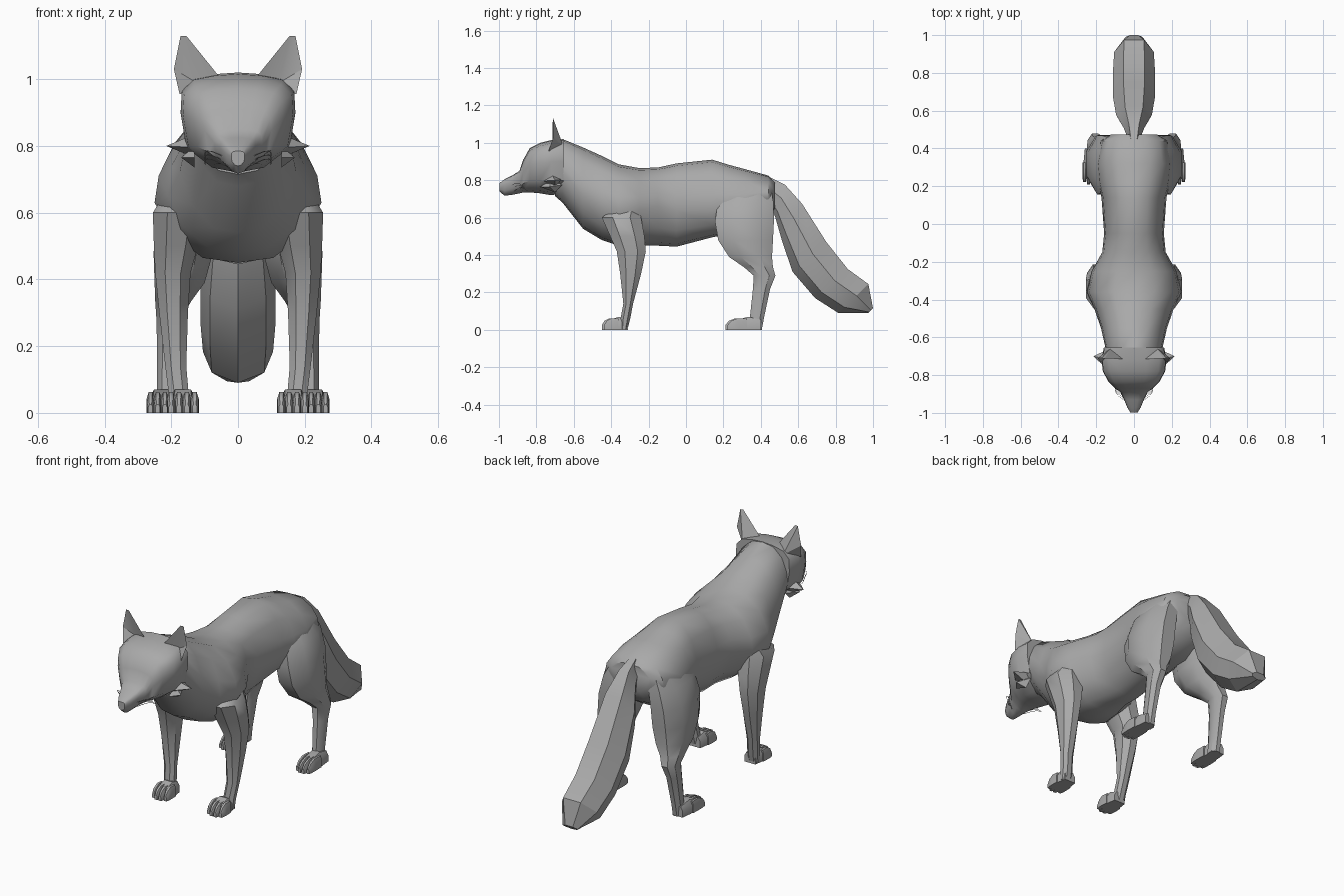
import bpy, bmesh, math
from mathutils import Vector

if "Cube" in bpy.data.objects:
    bpy.data.objects.remove(bpy.data.objects["Cube"])

fur = bpy.data.materials.new("grey fur")
fur.diffuse_color = (0.4, 0.4, 0.4, 1)
fur.use_nodes = True
fur.node_tree.nodes["Principled BSDF"].inputs["Base Color"].default_value = fur.diffuse_color


def finish(name, bm, mirror=False, angle=35):
    bmesh.ops.recalc_face_normals(bm, faces=bm.faces)
    me = bpy.data.meshes.new(name)
    bm.to_mesh(me)
    bm.free()
    me.materials.append(fur)
    ob = bpy.data.objects.new(name, me)
    bpy.context.collection.objects.link(ob)
    bpy.ops.object.select_all(action='DESELECT')
    ob.select_set(True)
    bpy.context.view_layer.objects.active = ob
    bpy.ops.object.shade_smooth_by_angle(angle=math.radians(angle))
    if mirror:
        ob.modifiers.new("mirror", 'MIRROR')
    return ob


def loft(name, rings, mirror=False, angle=35):
    """Skin a list of equal-length point rings and cap both ends."""
    bm = bmesh.new()
    vs = [[bm.verts.new(p) for p in r] for r in rings]
    n = len(vs[0])
    for a, b in zip(vs, vs[1:]):
        for i in range(n):
            j = (i + 1) % n
            bm.faces.new((a[i], a[j], b[j], b[i]))
    bm.faces.new(vs[0])
    bm.faces.new(vs[-1])
    return finish(name, bm, mirror, angle)


def section(half, y, zt, zm, zb, w):
    """Upright symmetric ring across the body from a unit half profile."""
    def pt(u, v, s):
        return (s * u * w, y, zm + v * ((zt - zm) if v > 0 else (zm - zb)))
    return ([pt(u, v, 1) for u, v in half] +
            [pt(u, v, -1) for u, v in reversed(half[1:-1])])


def leg_ring(z, y0, y1, x0, x1, c=0.28):
    """Flat chamfered rectangle for the legs."""
    dx, dy = (x1 - x0) * c, (y1 - y0) * c
    return [(x0 + dx, y0, z), (x1 - dx, y0, z), (x1, y0 + dy, z), (x1, y1 - dy, z),
            (x1 - dx, y1, z), (x0 + dx, y1, z), (x0, y1 - dy, z), (x0, y0 + dy, z)]


# Neck, trunk and rump: y, top, widest height, bottom, half width
body_half = [(0, 1), (.42, .95), (.76, .7), (.95, .32), (1, 0), (.78, -.55), (.42, -.92), (0, -1)]
body = [(-.70, 1.0, .86, .715, .14), (-.66, 1.02, .84, .68, .15), (-.55, .975, .72, .54, .175),
        (-.45, .93, .65, .48, .21), (-.36, .885, .63, .45, .25), (-.25, .865, .64, .45, .225),
        (-.15, .868, .66, .45, .168), (-.05, .89, .64, .445, .158), (.14, .91, .64, .495, .172),
        (.22, .885, .65, .51, .19), (.32, .858, .66, .51, .2), (.44, .825, .7, .58, .175),
        (.475, .79, .72, .65, .12)]
loft("body", [section(body_half, *r) for r in body], angle=40)

# Head and muzzle
head_half = [(0, 1), (.4, .97), (.78, .88), (.98, .65), (1, .2), (.9, -.5), (.45, -.9), (0, -1)]
head = [(-.655, 1.02, .87, .73, .16), (-.72, 1.015, .87, .72, .172), (-.78, 1.0, .865, .73, .165),
        (-.835, .972, .86, .735, .135), (-.87, .91, .83, .735, .1), (-.89, .85, .80, .73, .072),
        (-.93, .825, .785, .722, .052), (-.97, .805, .77, .717, .036), (-.997, .785, .765, .74, .02)]
loft("head", [section(head_half, *r) for r in head], angle=42)

# Ears: cupped front, ridged back
bm = bmesh.new()
inn, out, mid, tip, tip2, back, cup = [bm.verts.new(p) for p in (
    (.05, -.715, 1.0), (.175, -.735, .955), (.192, -.71, 1.03), (.172, -.71, 1.13),
    (.155, -.712, 1.13), (.12, -.655, .98), (.125, -.69, .99))]
for f in ((inn, cup, tip2), (cup, tip, tip2), (cup, mid, tip), (cup, out, mid), (inn, back, tip2),
          (back, tip, tip2), (back, mid, tip), (back, out, mid), (inn, cup, back), (cup, out, back)):
    bm.faces.new(f)
finish("ear", bm, True, 25)

# Cheek tufts
for k, (tipp, za, zb) in enumerate((((.215, -.70, .80), .835, .765), ((.17, -.73, .765), .80, .735))):
    bm = bmesh.new()
    t = bm.verts.new(tipp)
    base = [bm.verts.new(p) for p in ((.13, -.78, zb + .03), (.13, -.72, za),
                                      (.13, -.66, zb + .04), (.13, -.70, zb))]
    for i in range(4):
        bm.faces.new((base[i], base[(i + 1) % 4], t))
    bm.faces.new(base)
    finish("cheek_tuft", bm, True, 25)

# Whiskers: thin curved strips beside the muzzle
for k in range(3):
    rings = []
    for i in range(6):
        t = i / 5
        c = Vector((.04 + .06 * math.sin(t * 1.8), -.94 + .07 * t + .01 * k,
                    .765 - .012 * k + .02 * math.sin(3 * t)))
        rings.append([c + Vector(d) * .0012 for d in ((1, 0, 1), (-1, 0, 1), (0, 0, -1))])
    loft("whisker", rings, True)

# Front legs: z, y range, x range
front = [(.69, -.34, -.258, .10, .20), (.60, -.45, -.24, .10, .255), (.5, -.405, -.222, .12, .252),
         (.42, -.37, -.215, .142, .248), (.3, -.352, -.24, .15, .236), (.14, -.335, -.283, .155, .218),
         (.06, -.35, -.298, .148, .208), (.005, -.35, -.312, .145, .205)]
loft("front_leg", [leg_ring(*r) for r in front], True)

# Hind legs
hind = [(.78, .28, .45, .06, .14), (.68, .17, .468, .06, .21), (.58, .155, .47, .07, .242),
        (.48, .172, .465, .075, .253), (.39, .23, .46, .10, .25), (.335, .31, .465, .14, .248),
        (.29, .362, .478, .165, .245), (.22, .358, .45, .18, .243), (.07, .342, .418, .19, .243),
        (.0, .335, .405, .19, .245)]
loft("hind_leg", [leg_ring(*r) for r in hind], True)


# Paws: a sloped pad with four toes
def paw(name, xc, w, heel, toe):
    ln = heel - toe
    pad = []
    for t, h, s in ((0, .055, .7), (.35, .07, .85), (.75, .05, .9)):
        y, hw = heel - t * ln, w * s
        pad.append([(xc - hw, y, 0), (xc - hw, y, h * .6), (xc - hw * .6, y, h),
                    (xc + hw * .6, y, h), (xc + hw, y, h * .6), (xc + hw, y, 0)])
    loft(name + "_pad", pad, True)
    for i in range(4):
        x = xc + (i - 1.5) * w * .5
        start = toe + (.012 if i in (0, 3) else 0)
        rings = []
        for t, h, s in ((0, .025, .6), (.1, .048, .9), (.28, .062, 1), (.55, .06, .85)):
            y, hw = start + t * ln, w * .26 * s
            rings.append([(x - hw, y, 0), (x - hw, y, h * .7), (x - hw * .5, y, h),
                          (x + hw * .5, y, h), (x + hw, y, h * .7), (x + hw, y, 0)])
        loft(name + "_toe", rings, True)


paw("front_paw", .165, .047, -.31, -.45)
paw("hind_paw", .23, .043, .40, .21)

# Tail: paired upper (y, z) and lower (y, z) outline points with half width
tail = [(.44, .82, .455, .66, .03), (.53, .775, .478, .60, .055), (.62, .675, .515, .47, .095),
        (.75, .47, .57, .31, .112), (.865, .325, .69, .17, .112), (.975, .245, .815, .09, .105),
        (1.0, .115, .975, .09, .045)]
rings = []
for yu, zu, yl, zl, w in tail:
    up, lo = Vector((0, yu, zu)), Vector((0, yl, zl))
    rings.append([up.lerp(lo, t) + Vector((u * w, 0, 0)) for u, t in
                  ((.5, 0), (1, .4), (.75, .8), (0, 1), (-.75, .8), (-1, .4), (-.5, 0))])
loft("tail", rings, angle=25)
